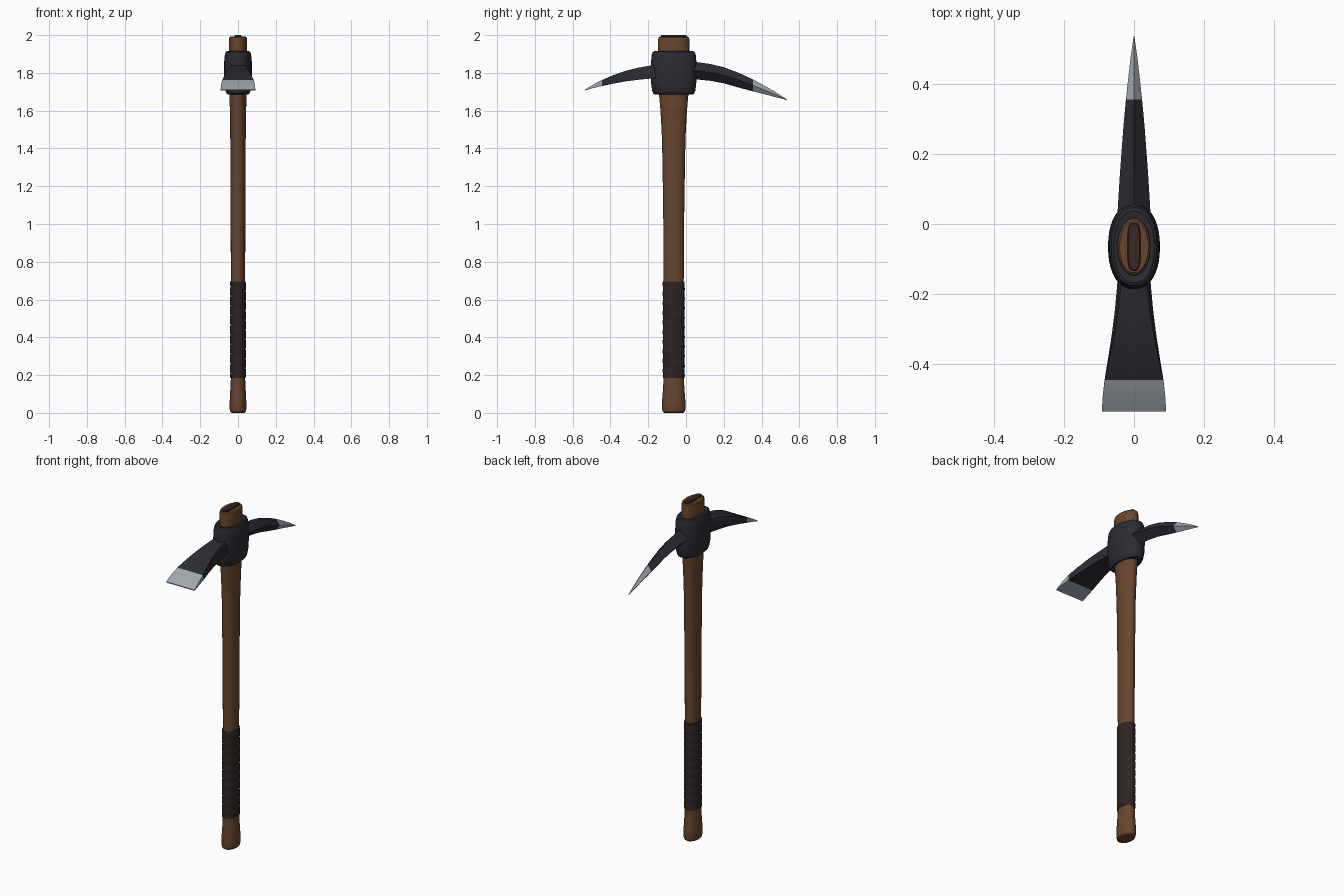
import bpy
import bmesh
from math import sin, cos, pi, radians
from mathutils import Vector

cube = bpy.data.objects.get("Cube")
if cube:
    bpy.data.objects.remove(cube, do_unlink=True)

AXIS_Y = -0.065  # handle axis
SIDES = 40


def material(name, r, g, b, metallic=0.0):
    mat = bpy.data.materials.new(name)
    mat.use_nodes = True
    mat.diffuse_color = (r, g, b, 1)
    shader = mat.node_tree.nodes["Principled BSDF"]
    shader.inputs["Base Color"].default_value = (r, g, b, 1)
    shader.inputs["Roughness"].default_value = 0.6
    return mat


wood = material("brown wood", 0.135, 0.06, 0.026)
leather = material("dark leather", 0.03, 0.017, 0.017)
iron = material("dark iron", 0.024, 0.025, 0.033)
steel = material("bright steel", 0.36, 0.39, 0.42)
wedge_wood = material("dark wedge wood", 0.04, 0.021, 0.016)


def loft(name, rings, mats, rule=None, angle=35):
    """Skin closed rings of points, cap both ends, colour faces by a rule."""
    bm = bmesh.new()
    rows = [[bm.verts.new(p) for p in ring] for ring in rings]
    count = len(rows[0])
    for a, b in zip(rows, rows[1:]):
        for i in range(count):
            j = (i + 1) % count
            bm.faces.new((a[i], a[j], b[j], b[i]))
    bm.faces.new(rows[0])
    bm.faces.new(rows[-1])
    bmesh.ops.recalc_face_normals(bm, faces=bm.faces)
    if rule:
        for face in bm.faces:
            face.material_index = rule(face.calc_center_median())
    mesh = bpy.data.meshes.new(name)
    bm.to_mesh(mesh)
    bm.free()
    for mat in mats:
        mesh.materials.append(mat)
    obj = bpy.data.objects.new(name, mesh)
    bpy.context.collection.objects.link(obj)
    bpy.ops.object.select_all(action='DESELECT')
    obj.select_set(True)
    bpy.context.view_layer.objects.active = obj
    bpy.ops.object.shade_smooth_by_angle(angle=radians(angle))
    return obj


def oval(z, rx, ry, power=1.0):
    """Horizontal oval ring; power below one makes it boxier."""
    ring = []
    for i in range(SIDES):
        c, s = cos(2 * pi * i / SIDES), sin(2 * pi * i / SIDES)
        x = rx * abs(c) ** power * (1 if c > 0 else -1)
        y = ry * abs(s) ** power * (1 if s > 0 else -1)
        ring.append(Vector((x, AXIS_Y + y, z)))
    return ring


# Handle with swollen foot and flared eye end
handle = [(0, .034, .05), (.006, .041, .058), (.02, .044, .062), (.06, .044, .062),
          (.12, .041, .057), (.18, .038, .054), (.7, .038, .053), (1.1, .039, .056),
          (1.45, .041, .062), (1.6, .043, .07), (1.7, .046, .079), (1.9, .048, .083),
          (1.975, .048, .083), (1.987, .046, .08), (1.992, .041, .074)]
loft("handle", [oval(*station) for station in handle], [wood])

# Wedge driven into the eye end
loft("eye_wedge", [oval(z, .019 - inset, .068 - inset, .6)
                   for z, inset in ((1.95, 0), (1.997, 0), (2, .003))], [wedge_wood])

# Spiral leather grip
TURNS, ROWS, LOW, HIGH = 10, 80, 0.185, 0.695
grip = []
for row in range(ROWS + 1):
    t = row / ROWS
    ring = oval(LOW + t * (HIGH - LOW), .0405, .0565)
    for i, p in enumerate(ring):
        bulge = 0.002 * abs(sin(pi * (t * TURNS + i / SIDES)))
        out = Vector((p.x, p.y - AXIS_Y, 0)).normalized()
        ring[i] = p + out * bulge
    grip.append(ring)
grip.insert(0, oval(LOW, .036, .05))
grip.append(oval(HIGH, .036, .05))
loft("leather_grip", grip, [leather], angle=60)

# Eye collar of the head
collar = [(1.688, .045, .078), (1.685, .054, .098), (1.69, .06, .108), (1.705, .066, .114),
          (1.74, .072, .119), (1.8, .074, .122), (1.86, .073, .12), (1.895, .07, .117),
          (1.91, .065, .111), (1.915, .058, .102), (1.91, .047, .08)]
loft("eye_collar", [oval(z, rx, ry, .9) for z, rx, ry in collar], [iron])

# Pick: diamond section; stations are y, top, bottom, half width
pick = [(-.03, 1.87, 1.77, .05), (.05, 1.858, 1.766, .046), (.13, 1.847, 1.758, .041),
        (.2, 1.83, 1.745, .036), (.28, 1.8, 1.722, .03), (.355, 1.765, 1.702, .023),
        (.42, 1.73, 1.686, .016), (.48, 1.695, 1.67, .009), (.535, 1.659, 1.656, .001)]
loft("pick_spike", [[(0, y, top), (w, y, (top + low) / 2), (0, y, low), (-w, y, (top + low) / 2)]
                    for y, top, low, w in pick],
     [iron, steel], lambda c: int(c.y > .355), angle=25)

# Adze blade: chamfered root widening to a thin flat edge
adze = [(-.1, 1.85, 1.775, .044), (-.175, 1.841, 1.771, .048), (-.25, 1.828, 1.764, .055),
        (-.32, 1.811, 1.755, .064), (-.39, 1.786, 1.742, .075), (-.445, 1.762, 1.73, .084),
        (-.49, 1.739, 1.72, .089), (-.535, 1.711, 1.706, .092)]
blade = []
for y, top, low, w in adze:
    narrow = w * min(1, .62 - y * .85)
    blade.append([(-narrow, y, top), (narrow, y, top), (w, y, (top + low) / 2),
                  (w, y, low), (-w, y, low), (-w, y, (top + low) / 2)])
loft("adze_blade", blade, [iron, steel], lambda c: int(c.y < -.445), angle=25)
